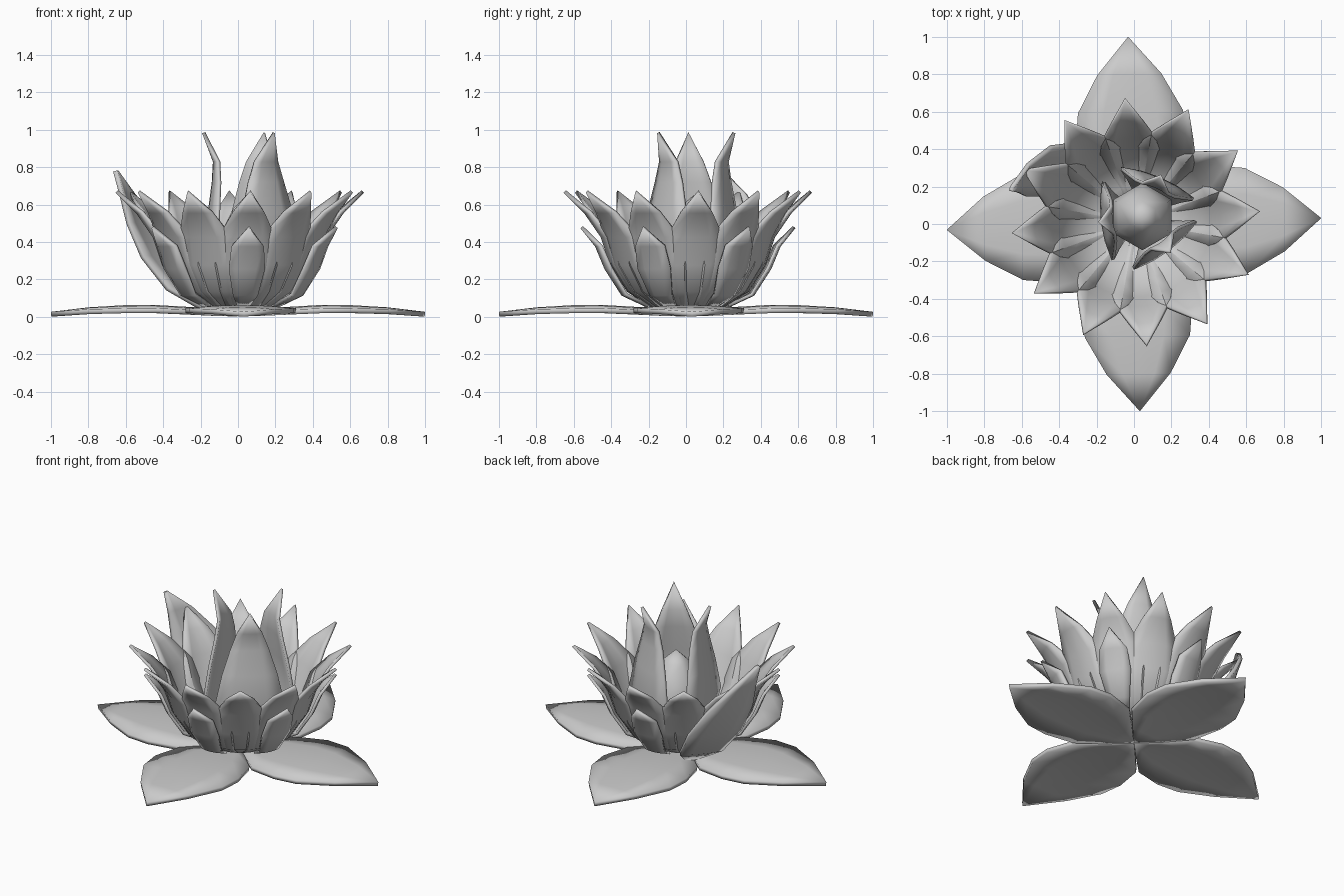
import bpy, bmesh, math

if "Cube" in bpy.data.objects:
    bpy.data.objects.remove(bpy.data.objects["Cube"])


def finish(obj, angle):
    bpy.ops.object.select_all(action='DESELECT')
    obj.select_set(True)
    bpy.context.view_layer.objects.active = obj
    bpy.ops.object.shade_smooth_by_angle(angle=math.radians(angle))


def petal(name, profile, azimuth, center=(0, 0), cup=0.3, lift=0.0, thick=0.018, sweep=0.0):
    """Profile rows are (radius, height, half width), base to tip."""
    bm = bmesh.new()
    rows = []
    n = len(profile) - 1
    for i, (r, z, w) in enumerate(profile):
        a = math.radians(azimuth + sweep * (i / n - 0.5))
        row = []
        for u in (-1, -0.5, 0, 0.5, 1):
            rr = r - cup * w * u * u
            x = center[0] + rr * math.cos(a) - u * w * math.sin(a)
            y = center[1] + rr * math.sin(a) + u * w * math.cos(a)
            row.append(bm.verts.new((x, y, z + lift * w * u * u)))
        rows.append(row)
    for lo, hi in zip(rows, rows[1:]):
        for j in range(4):
            bm.faces.new((lo[j], lo[j + 1], hi[j + 1], hi[j]))
    bmesh.ops.remove_doubles(bm, verts=bm.verts, dist=1e-5)
    mesh = bpy.data.meshes.new(name)
    bm.to_mesh(mesh)
    bm.free()
    obj = bpy.data.objects.new(name, mesh)
    bpy.context.collection.objects.link(obj)
    mod = obj.modifiers.new("thickness", 'SOLIDIFY')
    mod.thickness = thick
    mod.offset = 0
    finish(obj, 35)
    return obj


# Four flat leaves on the ground
leaf = [(0, .018, 0), (.12, .025, .12), (.26, .04, .25), (.45, .051, .295),
        (.6, .05, .28), (.8, .038, .17), (1, .014, 0)]
for k in range(4):
    petal(f"ground_leaf_{k}", leaf, 1.8 + 90 * k, cup=0, lift=-0.06, thick=.026)

# Ring of twelve cup petals
cup_petal = [(.08, .05, .03), (.2, .065, .09), (.32, .14, .13), (.41, .28, .165),
             (.46, .43, .15), (.55, .56, .085), (.66, .67, 0)]
for k in range(12):
    petal(f"cup_petal_{k}", cup_petal, 5 + 30 * k, (.01, .01), cup=.22)

# Short outer petals in front of every second cup petal
short_petal = [(.22, .06, .03), (.35, .12, .065), (.44, .26, .095),
               (.49, .38, .085), (.57, .48, 0)]
for k in range(6):
    if k != 3:
        petal(f"outer_petal_{k}", short_petal, -25 + 60 * k, (.01, .01), cup=.2)

# One longer petal leaning out at the back left
leaning = [(.26, .05, .04), (.4, .15, .13), (.52, .32, .17), (.6, .5, .15),
           (.65, .66, .08), (.68, .78, .012)]
petal("leaning_petal", leaning, 148, cup=.1, thick=.025, sweep=32)

# Three tall inner petals
heart = (.05, .04)
tall = [(.08, .06, .06), (.18, .16, .16), (.22, .36, .21), (.2, .56, .165),
        (.18, .72, .115), (.175, .83, .075), (.235, .985, 0)]
for k in range(3):
    petal(f"inner_petal_{k}", tall, 187 + 120 * k, heart, cup=.15)

# Six-sided centre bud
bm = bmesh.new()
prof = [(0, .05), (.1, .07), (.16, .18), (.18, .32), (.15, .46), (.08, .58), (0, .65)]
vs = [bm.verts.new((r, 0, z)) for r, z in prof]
es = [bm.edges.new(p) for p in zip(vs, vs[1:])]
bmesh.ops.spin(bm, geom=vs + es, cent=(0, 0, 0), axis=(0, 0, 1),
               angle=2 * math.pi, steps=6)
bmesh.ops.remove_doubles(bm, verts=bm.verts, dist=1e-4)
bmesh.ops.recalc_face_normals(bm, faces=bm.faces)
mesh = bpy.data.meshes.new("centre_bud")
bm.to_mesh(mesh)
bm.free()
bud = bpy.data.objects.new("centre_bud", mesh)
bud.location = (.045, .04, 0)
bud.rotation_euler[2] = math.radians(30)
bpy.context.collection.objects.link(bud)
finish(bud, 65)
